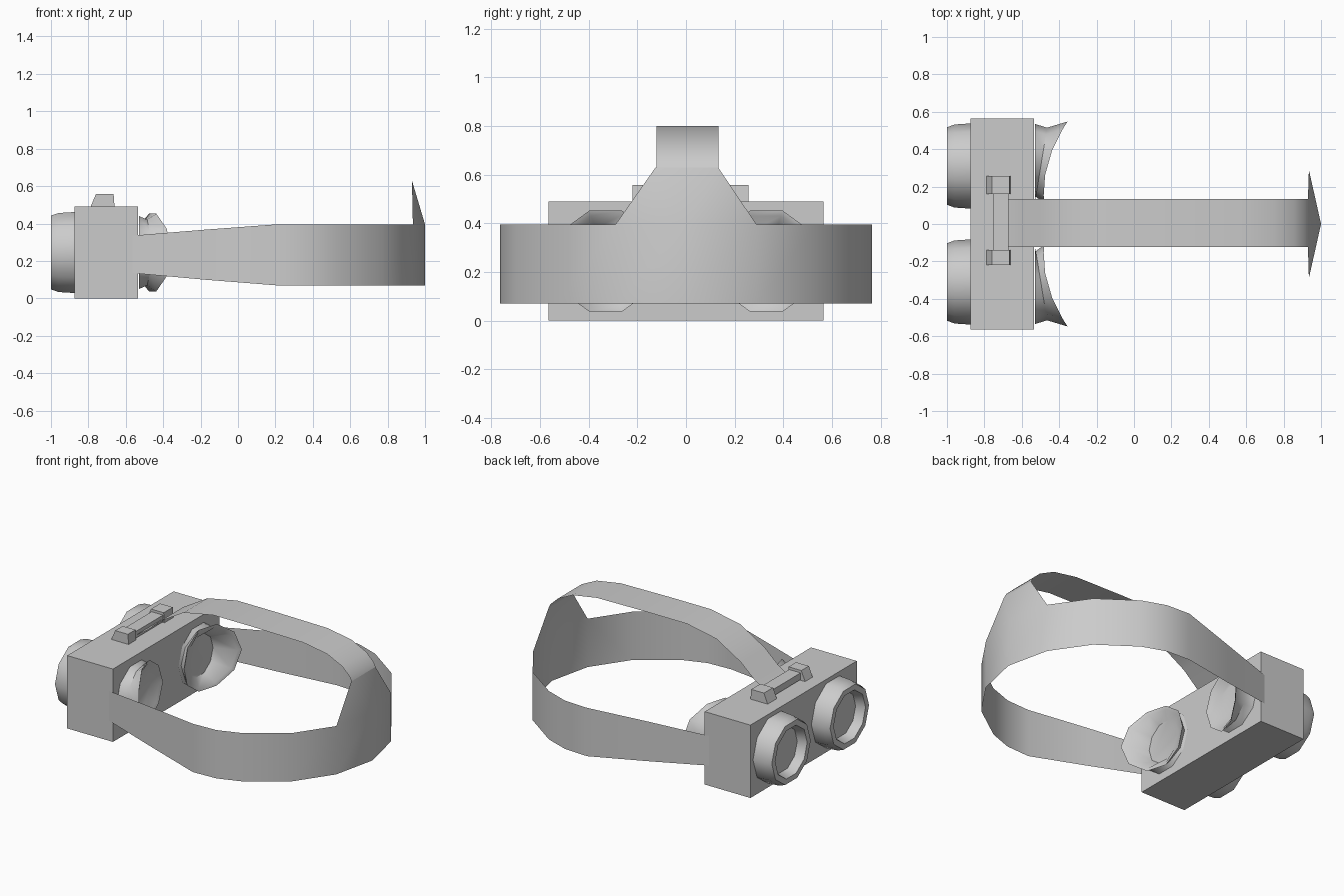
import bpy
from math import cos, sin, pi, radians

if "Cube" in bpy.data.objects:
    bpy.data.objects.remove(bpy.data.objects["Cube"])


def make(name, verts, faces, smooth=None):
    me = bpy.data.meshes.new(name)
    me.from_pydata(verts, [], faces)
    me.update()
    ob = bpy.data.objects.new(name, me)
    bpy.context.collection.objects.link(ob)
    if smooth:
        bpy.ops.object.select_all(action='DESELECT')
        ob.select_set(True)
        bpy.context.view_layer.objects.active = ob
        bpy.ops.object.shade_smooth_by_angle(angle=radians(smooth))
    return ob


def prism(name, profile, y0, y1):
    """Extrude an (x, z) profile along y."""
    n = len(profile)
    verts = [(x, y, z) for y in (y0, y1) for x, z in profile]
    faces = [(i, (i + 1) % n, n + (i + 1) % n, n + i) for i in range(n)]
    faces += [tuple(reversed(range(n))), tuple(range(n, 2 * n))]
    return make(name, verts, faces)


def barrel(name, cy, cz, rings, n=10):
    """Loft rings along x; each ring is (function of outward amount s -> x, radius)."""
    side = 1 if cy > 0 else -1
    verts = []
    for fx, r in rings:
        for i in range(n):
            a = 2 * pi * (i + 0.5) / n + pi / 2
            s = cos(a)
            verts.append((fx(s * side), cy + r * s, cz + r * sin(a)))
    faces = []
    for k in range(len(rings) - 1):
        for i in range(n):
            j = (i + 1) % n
            faces.append((k * n + i, k * n + j, (k + 1) * n + j, (k + 1) * n + i))
    faces.append(tuple(range((len(rings) - 1) * n, len(rings) * n)))
    return make(name, verts, faces, 40)


# Main housing
prism("housing", [(-.875, 0), (-.535, 0), (-.535, .49), (-.875, .49)], -.565, .565)

# Front lenses and slanted rear eyecups
for tag, cy in (("left", .31), ("right", -.31)):
    barrel(tag + "_lens", cy, .245, [
        (lambda s: -.87, .228), (lambda s: -.96, .222), (lambda s: -1, .207),
        (lambda s: -1, .17), (lambda s: -.94, .15)])
    barrel(tag + "_eyecup", cy + (.02 if cy > 0 else -.02), .245, [
        (lambda s: -.53, .205),
        (lambda s: -.495 + .03 * s, .185),
        (lambda s: -.46 + .0625 * s + .0425 * s * s, .218),
        (lambda s: -.465 + .06 * s + .035 * s * s, .195),
        (lambda s: -.515, .14)])

# Strap bar and its end brackets
prism("strap_bar", [(-.755, .495), (-.67, .495), (-.67, .54), (-.755, .54)], -.16, .17)
bracket = [(-.79, .485), (-.66, .485), (-.665, .557), (-.76, .557)]
prism("left_bracket", bracket, .16, .257)
prism("right_bracket", bracket, -.22, -.14)

# Head band: thin sheet that widens toward the back, with the rear plate above it
half = [(-.565, .565, .135, .335), (-.18, .665, .10, .367), (.2, .765, .07, .395),
        (.37, .757, .07, .395), (.53, .70, .07, .395), (.77, .53, .07, .395),
        (.935, .29, .07, .395), (1, 0, .07, .395)]
path = [(x, -y, a, b) for x, y, a, b in half] + half[-2::-1]
verts = [(x, y, z) for x, y, a, b in path for z in (a, b)]
faces = [(2 * i, 2 * i + 2, 2 * i + 3, 2 * i + 1) for i in range(len(path) - 1)]
mid = half.index(half[-1])
lo, ctr, hi = 2 * mid - 1, 2 * mid + 1, 2 * mid + 3
t = len(verts)
verts += [(.93, -.125, .63), (.93, .132, .63)]
faces += [(lo, ctr, t), (ctr, t + 1, t), (ctr, hi, t + 1)]
make("head_band", verts, faces, 50)

# Top strap from the rear plate over to the bar
arc = [(.93, .63), (.915, .66), (.86, .712), (.75, .765), (.57, .795), (.2, .80),
       (-.1, .80), (-.32, .757), (-.5, .65), (-.6, .56), (-.67, .515)]
verts = [(x, y, z) for x, z in arc for y in (-.122, .134)]
faces = [(2 * i, 2 * i + 1, 2 * i + 3, 2 * i + 2) for i in range(len(arc) - 1)]
make("top_strap", verts, faces, 50)
